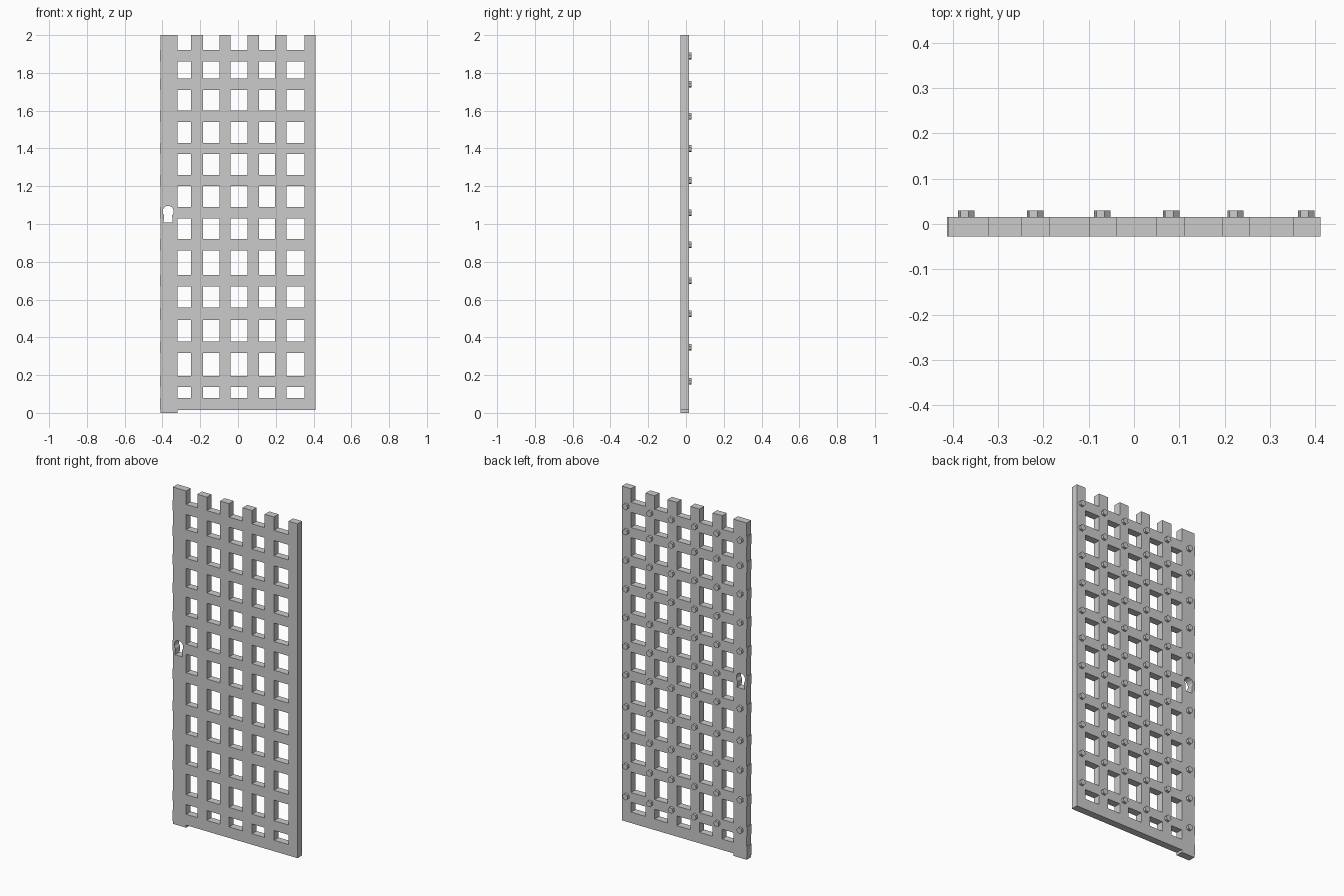
import bpy, bmesh, math

if "Cube" in bpy.data.objects:
    bpy.data.objects.remove(bpy.data.objects["Cube"])

FRONT, BACK, STUD_TOP = -0.028, 0.015, 0.03

# (low, high) extents of the upright and cross bars
UPRIGHTS = [(-0.409, -0.321), (-0.248, -0.185), (-0.099, -0.039),
            (0.05, 0.112), (0.195, 0.256), (0.351, 0.411)]
BARS = [(0.015, 0.08), (0.138, 0.196), (0.318, 0.377), (0.493, 0.557),
        (0.67, 0.73), (0.86, 0.92), (1.03, 1.09), (1.2, 1.26),
        (1.37, 1.43), (1.54, 1.6), (1.71, 1.77), (1.86, 1.92)]
SIDE_LIP = -0.412          # cross bars poke out slightly on the lock side
KEY_X, KEY_Z = -0.37, 1.067


def new_object(name, bm):
    bmesh.ops.recalc_face_normals(bm, faces=bm.faces[:])
    mesh = bpy.data.meshes.new(name)
    bm.to_mesh(mesh)
    bm.free()
    obj = bpy.data.objects.new(name, mesh)
    bpy.context.collection.objects.link(obj)
    return obj


def thicken(bm, y0, y1):
    """Extrude all flat faces lying at y0 to y1."""
    res = bmesh.ops.extrude_face_region(bm, geom=bm.faces[:], use_keep_orig=True)
    verts = [g for g in res["geom"] if isinstance(g, bmesh.types.BMVert)]
    bmesh.ops.translate(bm, verts=verts, vec=(0, y1 - y0, 0))


def inside(value, spans):
    return any(a < value < b for a, b in spans)


# Lattice: fill every grid cell that lies on an upright or a cross bar
xs = [SIDE_LIP] + [v for s in UPRIGHTS for v in s]
zs = [0.0] + [v for s in BARS for v in s] + [2.0]
bm = bmesh.new()
pts = {}


def vert(i, j):
    if (i, j) not in pts:
        pts[i, j] = bm.verts.new((xs[i], FRONT, zs[j]))
    return pts[i, j]


for i in range(len(xs) - 1):
    for j in range(len(zs) - 1):
        x, z = (xs[i] + xs[i + 1]) / 2, (zs[j] + zs[j + 1]) / 2
        if z < BARS[0][0]:
            filled = i == 1          # only the lock stile reaches the floor
        else:
            filled = inside(x, UPRIGHTS) or inside(z, BARS)
        if filled:
            bm.faces.new([vert(i, j), vert(i + 1, j),
                          vert(i + 1, j + 1), vert(i, j + 1)])
thicken(bm, FRONT, BACK)
lattice = new_object("gate_lattice", bm)

# Keyhole cutter: round head over a flared slot
bm = bmesh.new()
outline = [(KEY_X + 0.03 * math.cos(math.radians(a)),
            KEY_Z + 0.03 * math.sin(math.radians(a))) for a in range(-45, 226, 30)]
outline += [(KEY_X - 0.024, 1.008), (KEY_X + 0.024, 1.008)]
bm.faces.new([bm.verts.new((x, -0.1, z)) for x, z in outline])
thicken(bm, -0.1, 0.1)
cutter = new_object("keyhole_cutter", bm)
cutter.hide_render = True
cutter.hide_set(True)
cut = lattice.modifiers.new("keyhole", "BOOLEAN")
cut.operation = "DIFFERENCE"
cut.solver = "EXACT"
cut.object = cutter

# Hexagonal studs on the back, one per crossing (none over the keyhole)
bm = bmesh.new()
stud_xs = [-0.37, -0.218, -0.07, 0.082, 0.224, 0.38]
for x in stud_xs:
    for low, high in BARS[1:]:
        z = (low + high) / 2
        if x == KEY_X and abs(z - KEY_Z) < 0.03:
            continue
        ring = [(x + 0.0185 * math.cos(math.radians(a)),
                 z + 0.0185 * math.sin(math.radians(a))) for a in range(15, 375, 60)]
        bm.faces.new([bm.verts.new((px, BACK, pz)) for px, pz in ring])
thicken(bm, BACK, STUD_TOP)
new_object("studs", bm)
